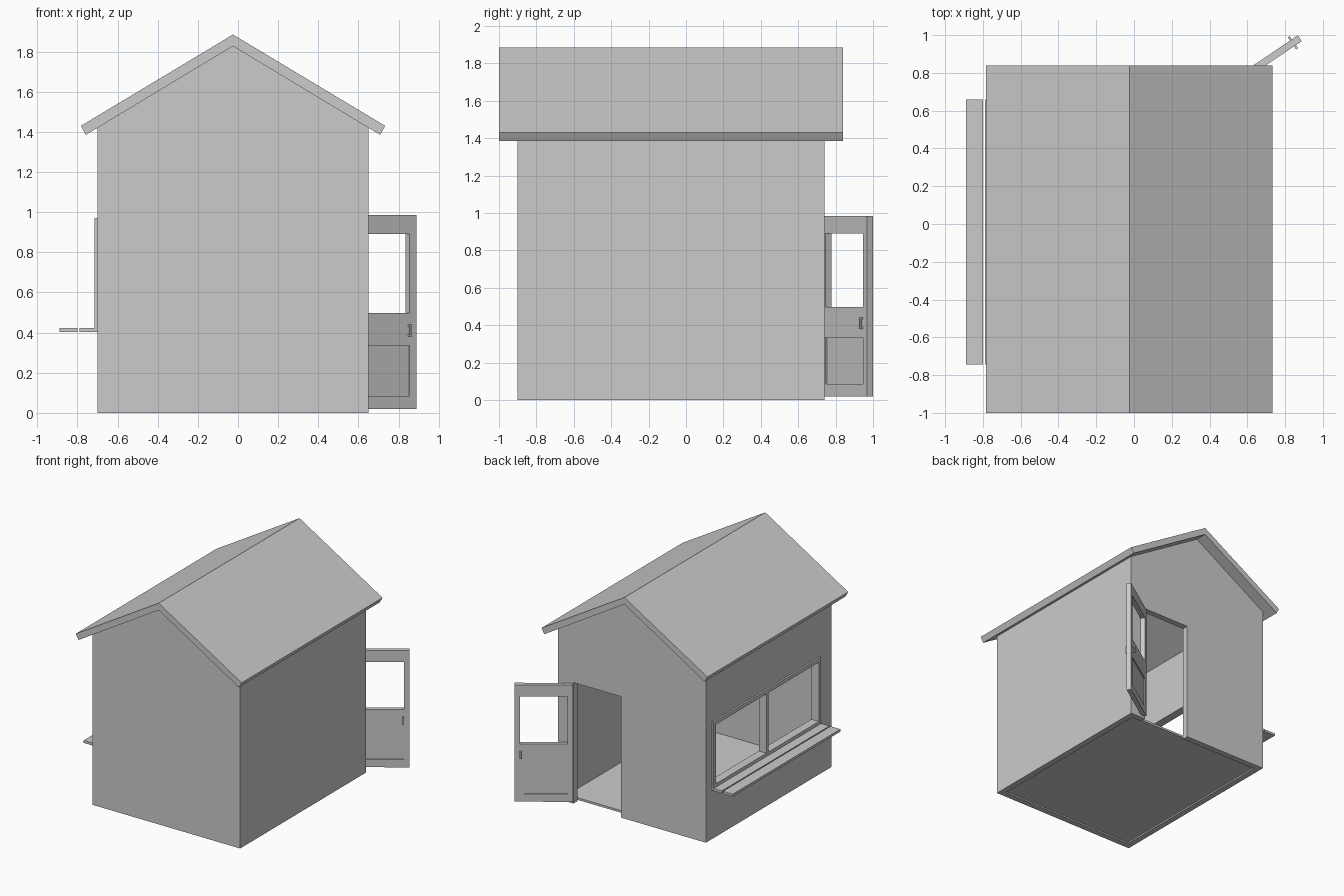
import bpy, bmesh, math
from mathutils import Matrix, Vector

if "Cube" in bpy.data.objects:
    bpy.data.objects.remove(bpy.data.objects["Cube"])


def finish(name, bm, matrix=None):
    bmesh.ops.recalc_face_normals(bm, faces=bm.faces)
    mesh = bpy.data.meshes.new(name)
    bm.to_mesh(mesh)
    bm.free()
    ob = bpy.data.objects.new(name, mesh)
    bpy.context.collection.objects.link(ob)
    if matrix:
        ob.matrix_world = matrix
    return ob


def boxes(name, spans, matrix=None):
    """One object made of boxes given as (x0, x1, y0, y1, z0, z1)."""
    bm = bmesh.new()
    for x0, x1, y0, y1, z0, z1 in spans:
        m = Matrix.Translation(((x0 + x1) / 2, (y0 + y1) / 2, (z0 + z1) / 2)) @ \
            Matrix.Diagonal((x1 - x0, y1 - y0, z1 - z0, 1))
        bmesh.ops.create_cube(bm, size=1, matrix=m)
    return finish(name, bm, matrix)


def prism(name, profile, y0, y1):
    """Extrude an x/z profile along y."""
    bm = bmesh.new()
    face = bm.faces.new([bm.verts.new((x, y0, z)) for x, z in profile])
    ext = bmesh.ops.extrude_face_region(bm, geom=[face])
    bmesh.ops.translate(bm, vec=(0, y1 - y0, 0),
                        verts=[v for v in ext['geom'] if isinstance(v, bmesh.types.BMVert)])
    return finish(name, bm)


def cut(target, span):
    cutter = boxes("cutter", [span])
    mod = target.modifiers.new("cut", 'BOOLEAN')
    mod.operation, mod.solver, mod.object = 'DIFFERENCE', 'EXACT', cutter
    bpy.context.view_layer.objects.active = target
    bpy.ops.object.modifier_apply(modifier=mod.name)
    bpy.data.objects.remove(cutter)


def frame(x0, x1, z0, z1, w):
    """Four (u0, u1, z0, z1) strips around a rectangle."""
    return [(x0, x0 + w, z0, z1), (x1 - w, x1, z0, z1),
            (x0 + w, x1 - w, z0, z0 + w), (x0 + w, x1 - w, z1 - w, z1)]


# Walls: hollow gabled shell with a door opening and a serving window
X0, X1, Y0, Y1, T = -0.70, 0.65, -0.90, 0.74, 0.05
MID, EAVE, PEAK = -0.025, 1.425, 1.827
walls = prism("walls", [(X0, 0), (X1, 0), (X1, EAVE), (MID, PEAK), (X0, EAVE)], Y0, Y1)
cut(walls, (X0 + T, X1 - T, Y0 + T, Y1 - T, -1, 3))
cut(walls, (0.075, 0.51, Y1 - 0.2, Y1 + 0.2, -0.2, 1.0))
cut(walls, (X0 - 0.2, X0 + 0.2, -0.735, 0.65, 0.43, 0.96))

# Floor
boxes("floor", [(X0 + T, X1 - T, Y0 + T, Y1 - T, 0.012, 0.03)])

# Roof
prism("roof", [(-0.783, 1.43), (MID, 1.885), (0.733, 1.43), (0.708, 1.385),
               (MID, PEAK), (-0.758, 1.385)], -1.0, 0.84)

# Window frame with centre post
W0, W1 = -0.715, X0 + T + 0.005
strips = frame(-0.745, 0.66, 0.42, 0.97, 0.03) + [(-0.056, -0.029, 0.45, 0.94)]
boxes("window_frame", [(W0, W1, *s) for s in strips])

# Serving shelf slats
boxes("shelf", [(x, x + 0.09, -0.745, 0.66, 0.402, 0.422) for x in (-0.89, -0.79)])

# Open door, modelled flat then swung about its hinge
W, D = 0.437, 0.037
swing = Matrix.Translation((0.526, 0.724, 0)) @ Matrix.Rotation(math.radians(34), 4, 'Z')
S = 0.04
boxes("door", [(0, S, 0, D, 0.02, 0.985), (W - S, W, 0, D, 0.02, 0.985),
               (S, W - S, 0, D, 0.02, 0.085), (S, W - S, 0, D, 0.335, 0.497),
               (S, W - S, 0, D, 0.89, 0.985)], swing)
boxes("door_panel", [(S, W - S, 0.008, D - 0.008, 0.085, 0.335)], swing)

# Door handles on both faces
grips = []
for a, b, c in ((0, -0.012, -0.02), (D, D + 0.012, D + 0.02)):
    u0, u1 = W - 0.05, W - 0.038
    lo, hi = sorted((b, c))
    grips.append((u0, u1, lo, hi, 0.38, 0.44))
    lo, hi = sorted((a, b))
    grips += [(u0, u1, lo, hi, z, z + 0.01) for z in (0.38, 0.43)]
boxes("door_handles", grips, swing)
